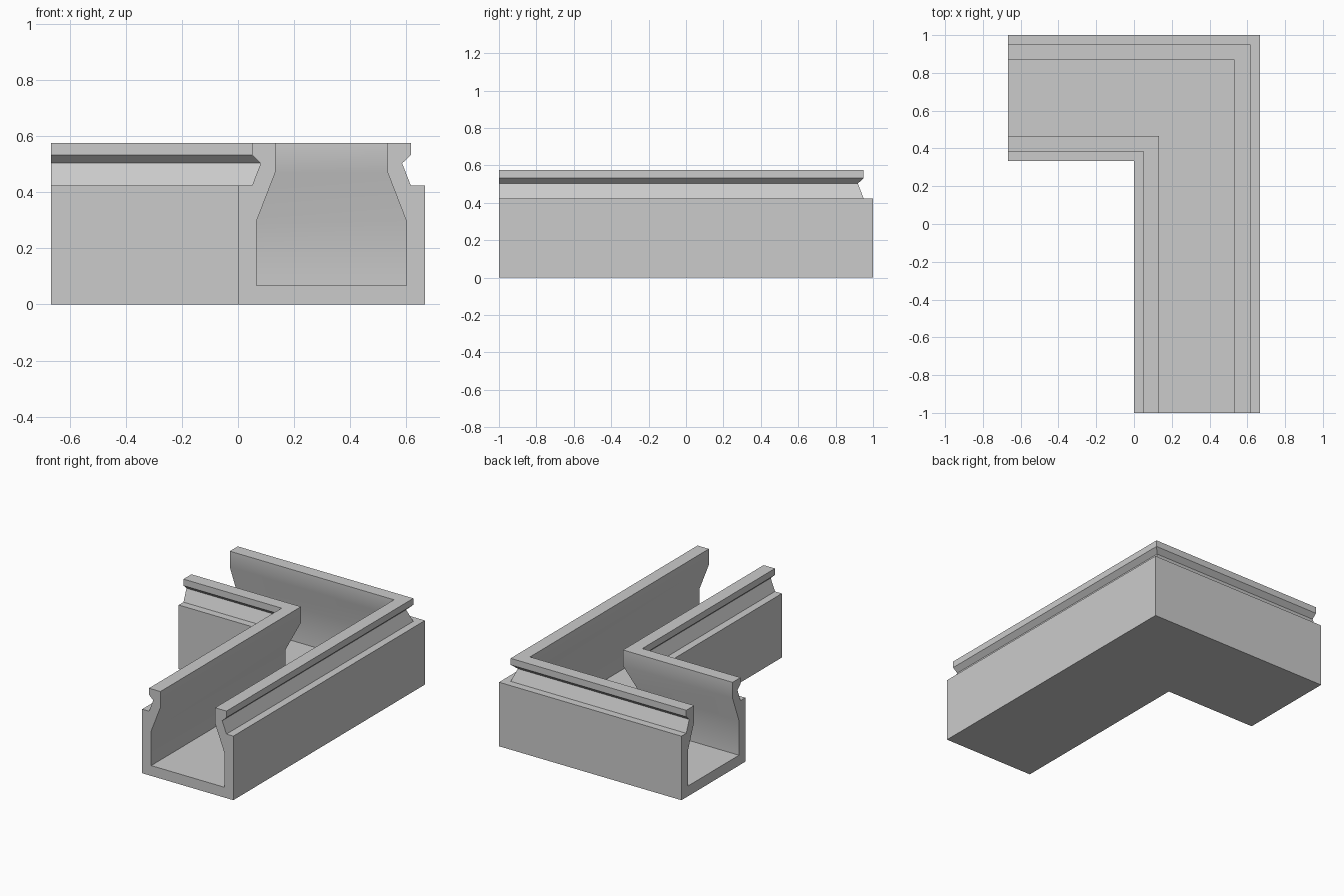
import bpy, bmesh

cube = bpy.data.objects.get("Cube")
if cube:
    bpy.data.objects.remove(cube, do_unlink=True)

# One grey material
grey = bpy.data.materials.new("light_grey")
grey.use_nodes = True
color = (0.6, 0.6, 0.6, 1)
grey.diffuse_color = color
grey.node_tree.nodes["Principled BSDF"].inputs["Base Color"].default_value = color

# Half of the channel section: (offset from centreline, height)
half = [(0.333, 0), (0.333, 0.423), (0.283, 0.423), (0.252, 0.503),
        (0.283, 0.532), (0.283, 0.575), (0.2, 0.575), (0.2, 0.47),
        (0.267, 0.297), (0.267, 0.068)]
section = half + [(-o, z) for o, z in reversed(half)]

# Sweep the section along the L-shaped path, mitred at the corner
cx, cy = 0.333, 0.667
bm = bmesh.new()
stations = [
    [bm.verts.new((cx + o, -1, z)) for o, z in section],
    [bm.verts.new((cx + o, cy + o, z)) for o, z in section],
    [bm.verts.new((-0.667, cy + o, z)) for o, z in section],
]
n = len(section)
for a, b in zip(stations, stations[1:]):
    for i in range(n):
        j = (i + 1) % n
        bm.faces.new((a[i], a[j], b[j], b[i]))

# Close the two open ends of the section
bm.faces.new(stations[0])
bm.faces.new(stations[-1])
bmesh.ops.recalc_face_normals(bm, faces=bm.faces)

mesh = bpy.data.meshes.new("corner_channel")
bm.to_mesh(mesh)
bm.free()
mesh.materials.append(grey)
channel = bpy.data.objects.new("corner_channel", mesh)
bpy.context.collection.objects.link(channel)

# Soften only the shallow bends of the walls
bpy.ops.object.select_all(action='DESELECT')
channel.select_set(True)
bpy.context.view_layer.objects.active = channel
bpy.ops.object.shade_smooth_by_angle(angle=0.52)
